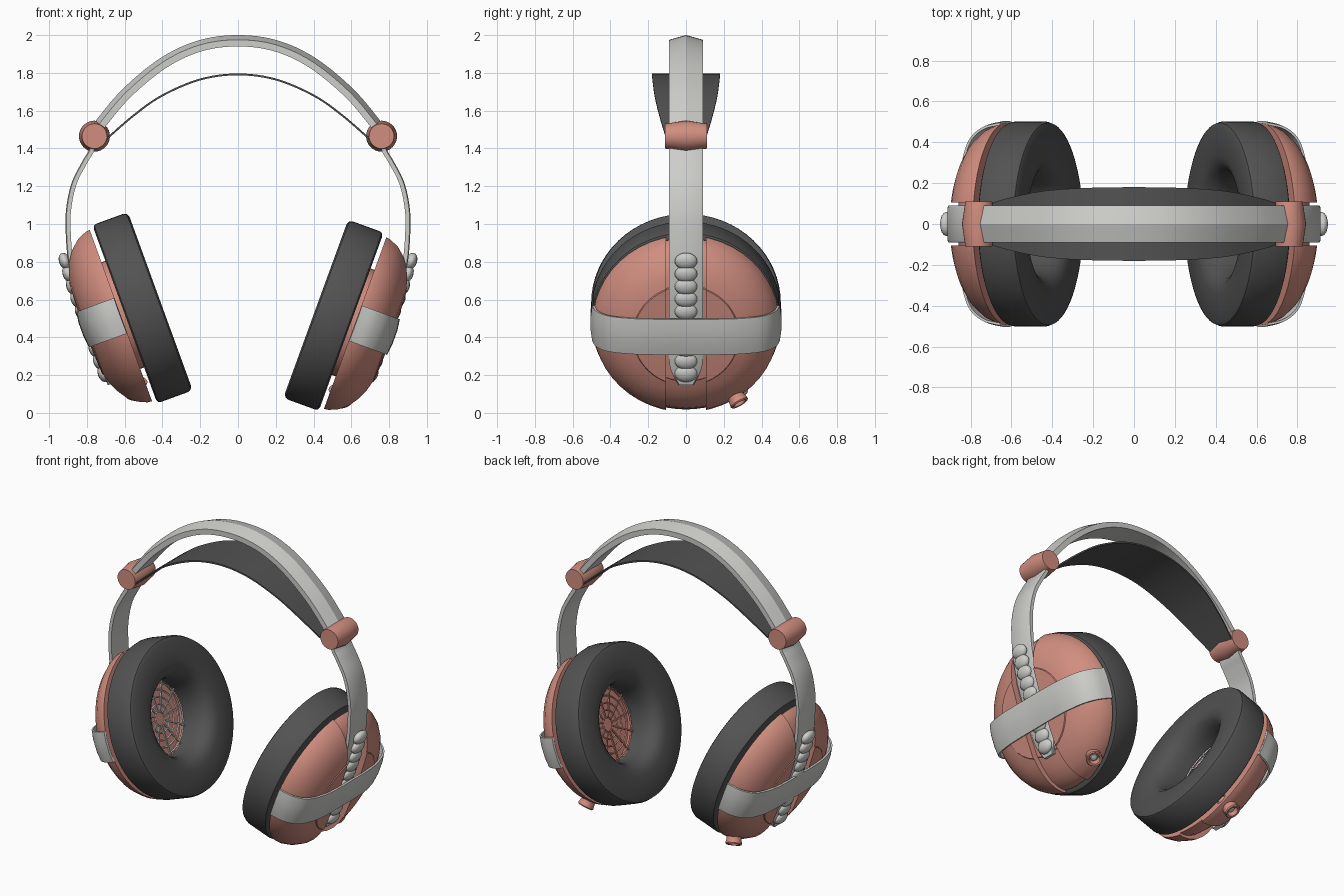
import bpy, bmesh, math
from mathutils import Matrix, Vector

cube = bpy.data.objects.get("Cube")
if cube:
    bpy.data.objects.remove(cube, do_unlink=True)


def material(name, rgb):
    m = bpy.data.materials.new(name)
    m.use_nodes = True
    m.diffuse_color = (*rgb, 1)
    m.node_tree.nodes["Principled BSDF"].inputs["Base Color"].default_value = (*rgb, 1)
    return m


PINK = material("dusty pink", (0.64, 0.27, 0.215))
GREY = material("light grey", (0.61, 0.61, 0.59))
DARK = material("charcoal", (0.085, 0.085, 0.085))


def finish(name, bm, mat, matrix=Matrix(), angle=35):
    bm.transform(matrix)
    bmesh.ops.recalc_face_normals(bm, faces=bm.faces)
    mesh = bpy.data.meshes.new(name)
    bm.to_mesh(mesh)
    bm.free()
    mesh.materials.append(mat)
    ob = bpy.data.objects.new(name, mesh)
    bpy.context.collection.objects.link(ob)
    bpy.ops.object.select_all(action='DESELECT')
    ob.select_set(True)
    bpy.context.view_layer.objects.active = ob
    bpy.ops.object.shade_smooth_by_angle(angle=math.radians(angle))
    return ob


def lathe(profile, closed=False, steps=48, bm=None):
    """Spin (radius, height) points about the x axis."""
    bm = bm or bmesh.new()
    verts = [bm.verts.new((a, 0, r)) for r, a in profile]
    pairs = list(zip(verts, verts[1:]))
    if closed:
        pairs.append((verts[-1], verts[0]))
    edges = [bm.edges.new(p) for p in pairs]
    bmesh.ops.spin(bm, geom=verts + edges, cent=(0, 0, 0), axis=(1, 0, 0),
                   angle=math.tau, steps=steps)
    bmesh.ops.remove_doubles(bm, verts=bm.verts, dist=1e-4)
    return bm


def smooth_path(points, n=6):
    """Catmull-Rom curve through a few points."""
    p = [Vector(q) for q in points]
    p = [2 * p[0] - p[1]] + p + [2 * p[-1] - p[-2]]
    out = []
    for a, b, c, d in zip(p, p[1:], p[2:], p[3:]):
        for i in range(n):
            t = i / n
            out.append(0.5 * (2 * b + (c - a) * t + (2 * a - 5 * b + 4 * c - d) * t * t
                              + (3 * b - a - 3 * c + d) * t ** 3))
    return out + [p[-2]]


def ribbon(points, section, place, width=lambda t: 1):
    """Sweep a (across, outward) section along a planar path."""
    path = smooth_path(points)
    bm = bmesh.new()
    rings = []
    last = len(path) - 1
    for i, p in enumerate(path):
        t = (path[min(i + 1, last)] - path[max(i - 1, 0)]).normalized()
        n = Vector((-t.y, t.x))
        k = width(i / last)
        rings.append([bm.verts.new(place(*(p + n * h), w * k)) for w, h in section])
    m = len(section)
    for a, b in zip(rings, rings[1:]):
        for j in range(m):
            bm.faces.new((a[j], a[(j + 1) % m], b[(j + 1) % m], b[j]))
    bm.faces.new(rings[0])
    bm.faces.new(rings[-1])
    return bm


def mirrored(half):
    """Complete a path given from its middle to its right end."""
    return [(-p, q) for p, q in reversed(half[1:])] + half


def upright(p, q, w):
    return Vector((p, w, q))


def in_cup(p, q, w):
    return Vector((q, p, w))


# Headband with a ridged top, and the flexible strap under it
ridge = [(-0.09, 0), (0.09, 0), (0.09, 0.035), (0.03, 0.052), (0, 0.06),
         (-0.03, 0.052), (-0.09, 0.035)]
finish("headband", ribbon(mirrored([(0, 1.94), (0.19, 1.915), (0.375, 1.83), (0.56, 1.68),
                                    (0.69, 1.53), (0.745, 1.45)]), ridge, upright), GREY, angle=20)
flat = [(-1, 0), (1, 0), (1, 0.01), (-1, 0.01)]
finish("head_strap", ribbon(mirrored([(0, 1.787), (0.2, 1.76), (0.4, 1.675), (0.55, 1.57),
                                      (0.7, 1.44)]), flat, upright,
                            lambda t: 0.18 - 0.08 * abs(2 * t - 1) ** 2.5), DARK)

# Dome profile, from the base centre out over the rim to the crown
DOME = [(0, 0), (0.495, 0), (0.492, 0.025), (0.47, 0.075), (0.43, 0.122), (0.38, 0.157),
        (0.33, 0.18), (0.282, 0.193), (0.278, 0.199), (0.15, 0.206), (0, 0.208)]
CUSHION = [(0.48, -0.022), (0.497, -0.03), (0.502, -0.045), (0.502, -0.195), (0.495, -0.213),
           (0.475, -0.222), (0.34, -0.222), (0.3, -0.213), (0.27, -0.19), (0.25, -0.15),
           (0.24, -0.1), (0.24, -0.022)]
STRAP = [(0, 0.203), (0.15, 0.203), (0.28, 0.193), (0.4, 0.157), (0.462, 0.09), (0.485, 0)]

for side, sign, lift in (("left", 1, 0), ("right", -1, 0.04)):
    flip = Matrix.Diagonal((sign, 1, 1, 1))
    tilt = Matrix.Translation((0.62, 0, 0.475)) @ Matrix.Rotation(math.radians(20), 4, 'Y')
    arm_space = flip @ tilt
    cup = Matrix.Translation((0, 0, lift)) @ arm_space

    # Hinge barrel
    barrel = lathe([(0, -0.11), (0.066, -0.11), (0.082, 0), (0.066, 0.11), (0, 0.11)], steps=32)
    finish(side + "_hinge", barrel, PINK, flip @ Matrix.Translation((0.76, 0, 1.465))
           @ Matrix.Rotation(math.pi / 2, 4, 'Z'))

    # Arm running from the hinge down into the cup channel, rounded at its end
    arm = ribbon([(0.745, 1.45), (0.765, 1.38), (0.8, 1.32), (0.855, 1.21), (0.884, 1.07),
                  (0.884, 0.93), (0.87, 0.79), (0.829, 0.612), (0.745, 0.38), (0.664, 0.156)],
                 [(-0.09, 0), (0.09, 0), (0.09, 0.022), (0.08, 0.027), (-0.08, 0.027), (-0.09, 0.022)],
                 upright, lambda t: math.sqrt(max(0.2, 1 - max(0, (t - 0.93) / 0.07) ** 2)))
    finish(side + "_arm", arm, GREY, flip)

    # Row of rounded adjustment beads
    beads = bmesh.new()
    for i in range(10):
        u = -0.22 + i * 0.07
        a = 0.178 - 0.13 * max(0, u - 0.22) ** 1.5
        bmesh.ops.create_uvsphere(beads, u_segments=16, v_segments=10, radius=1,
                                  matrix=Matrix.Translation((a, 0, u))
                                  @ Matrix.Diagonal((0.03, 0.06, 0.046, 1)))
    finish(side + "_beads", beads, GREY, arm_space, 50)

    # Ear shell: two dome halves with a sunken channel between them
    for part, d in (("front", -1), ("back", 1)):
        half = lathe(DOME)
        bmesh.ops.bisect_plane(half, geom=half.verts[:] + half.edges[:] + half.faces[:],
                               plane_co=(0, 0.105 * d, 0), plane_no=(0, d, 0), clear_inner=True)
        bmesh.ops.holes_fill(half, edges=[e for e in half.edges if e.is_boundary])
        finish(f"{side}_{part}_shell", half, PINK, cup)
    core = lathe([(r * 0.965, a * 0.8) for r, a in DOME])
    finish(side + "_shell_channel", core, PINK, cup)

    # Strap wrapped over the shell
    band = [(-0.1, 0), (0.1, 0), (0.1, 0.012), (0.04, 0.02), (-0.04, 0.02), (-0.1, 0.012)]
    finish(side + "_shell_strap", ribbon(mirrored(STRAP), band, in_cup), GREY, cup, 20)

    # Ear cushion and the neck joining it to the shell
    finish(side + "_cushion", lathe(CUSHION, True, 64), DARK, cup)
    finish(side + "_neck", lathe([(0.3, 0.01), (0.3, -0.03), (0.24, -0.03), (0.24, 0.01)], True),
           PINK, cup)

    # Web-like speaker grille
    web = bmesh.new()
    for r in (0.045, 0.09, 0.135, 0.18, 0.225):
        lathe([(r - 0.006, -0.035), (r, -0.041), (r + 0.006, -0.035), (r, -0.029)], True, 32, web)
    for i in range(12):
        bmesh.ops.create_cube(web, size=1, matrix=Matrix.Rotation(i * math.tau / 12, 4, 'X')
                              @ Matrix.Translation((-0.035, 0, 0.14))
                              @ Matrix.Diagonal((0.01, 0.009, 0.2, 1)))
    finish(side + "_grille", web, PINK if sign > 0 else GREY, cup)

    # Cable socket, low on the back of the shell
    aim = Vector((0.5, 0.49, -0.72))
    socket = cup @ Matrix.Translation((0.06, 0.26, -0.386)) \
        @ Vector((1, 0, 0)).rotation_difference(aim).to_matrix().to_4x4()
    finish(side + "_socket", lathe([(0, -0.05), (0.055, -0.05), (0.046, 0.015), (0.052, 0.045),
                                    (0.047, 0.052), (0.035, 0.05), (0.03, 0.015), (0, 0.015)],
                                   steps=24), PINK, socket)
    pin = lathe([(0, 0.012), (0.024, 0.012), (0.02, 0.03), (0, 0.036)], steps=20)
    finish(side + "_socket_pin", pin, GREY, socket)
